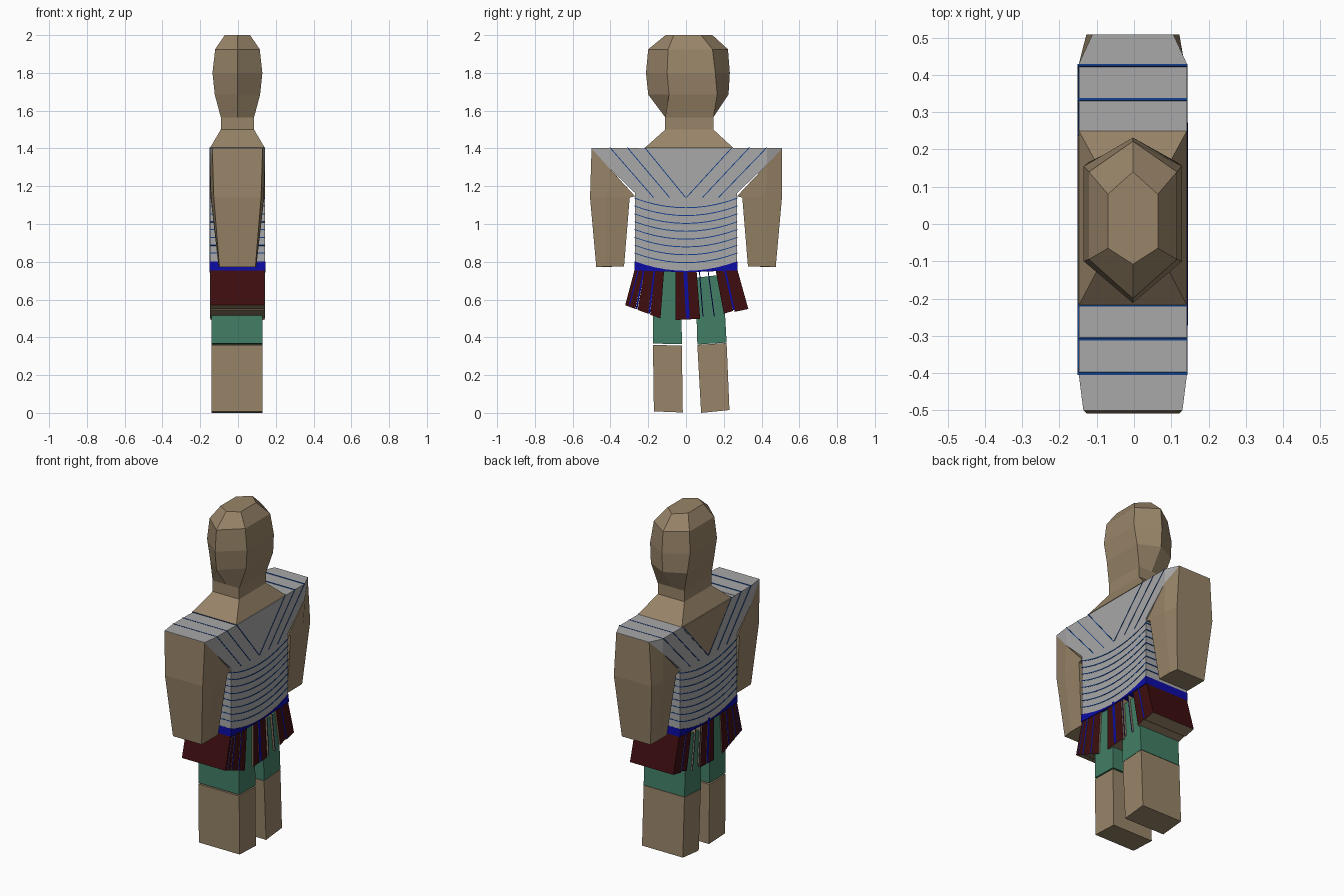
import bpy, bmesh

if "Cube" in bpy.data.objects:
    bpy.data.objects.remove(bpy.data.objects["Cube"])

def material(name, col):
    m = bpy.data.materials.new(name)
    lin = [(c / 255 / 12.92) if c < 10 else ((c / 255 + .055) / 1.055) ** 2.4 for c in col]
    m.diffuse_color = (*lin, 1)
    m.use_nodes = True
    m.node_tree.nodes["Principled BSDF"].inputs["Base Color"].default_value = m.diffuse_color
    return m

SKIN = material("tan skin", (152, 132, 104))
GREY = material("shirt grey", (168, 168, 168))
LINE = material("stripe blue", (20, 65, 140))
BLUE = material("belt blue", (12, 12, 165))
RED = material("dark red", (62, 13, 16))
GREEN = material("shorts green", (66, 126, 102))
X0, X1 = -.148, .142          # back and front planes of the body
XC = -.003

def loft(name, rings, mats, rule=None):
    """Join rings of equal size into a closed solid; rule picks a material per face normal."""
    bm = bmesh.new()
    vs = [[bm.verts.new(p) for p in r] for r in rings]
    n = len(rings[0])
    for a, b in zip(vs, vs[1:]):
        for i in range(n):
            j = (i + 1) % n
            bm.faces.new((a[i], a[j], b[j], b[i]))
    bm.faces.new(vs[0][::-1])
    bm.faces.new(vs[-1])
    bmesh.ops.recalc_face_normals(bm, faces=bm.faces)
    bm.normal_update()
    if rule:
        for f in bm.faces:
            f.material_index = rule(f.normal)
    me = bpy.data.meshes.new(name)
    bm.to_mesh(me)
    bm.free()
    for m in mats:
        me.materials.append(m)
    ob = bpy.data.objects.new(name, me)
    bpy.context.collection.objects.link(ob)
    return ob

def prism(name, yz, mats, x0=X0, x1=X1, rule=None):
    return loft(name, [[(x, y, z) for y, z in yz] for x in (x0, x1)], mats, rule)

def rect(y0, y1, hx, z):
    return [(XC - hx, y0, z), (XC + hx, y0, z), (XC + hx, y1, z), (XC - hx, y1, z)]

def hexa(hx, ya, yb, yc, yd, z):
    """Six-sided head section: points at ya and yd, flat sides from yb to yc."""
    return [(XC, ya, z), (XC + hx, yb, z), (XC + hx, yc, z),
            (XC, yd, z), (XC - hx, yc, z), (XC - hx, yb, z)]

# Head, neck and collar
loft("head", [hexa(.088, -.11, -.11, .145, .145, 1.5),
              hexa(.088, -.11, -.11, .145, .145, 1.565),
              hexa(.12, -.2, -.09, .165, .225, 1.685),
              hexa(.132, -.212, -.1, .155, .232, 1.8),
              hexa(.118, -.2, -.095, .14, .222, 1.925),
              hexa(.067, -.108, -.065, .08, .14, 2.0)], [SKIN])
loft("neck_base", [rect(-.218, .25, .145, 1.403), rect(-.11, .145, .088, 1.5)], [SKIN])

# Torso
W = .27
def arc(zc, steps=10):
    ys = [-W - .002 + 2 * (W + .002) * i / steps for i in range(steps + 1)]
    return [(y, zc + .05 * (y / W) ** 2) for y in ys]

prism("torso", [(-W, .755), (0, .745), (W, .755), (W, 1.4), (-W, 1.4)], [GREY])
prism("belt", [(-W - .003, .755), (0, .744), (W + .003, .755)] + arc(.752)[::-1],
      [BLUE], X0 - .003, X1 + .003)
for i in range(8):
    low = arc(.793 + i * .0415)
    prism("shirt_stripe", low + [(y, z + .005) for y, z in low[::-1]],
          [LINE], X0 - .002, X1 + .002)

# Open neckline on one side
prism("neckline", [(-.218, 1.4), (.25, 1.4), (.005, 1.14)], [SKIN], X0 - .002, X0 + .01)

# Shoulders, arms, diagonal shirt stripes
for s, tip, bend, hx in ((-1, .5, .405, .133), (1, .508, .43, .109)):
    slope = lambda y: 1.145 + (y - W) * (1.4 - 1.145) / (tip - W)
    def section(y, zlow, h):
        return [(XC - h, s * y, zlow), (XC + h, s * y, zlow),
                (XC + h, s * y, 1.402), (XC - h, s * y, 1.402)]
    loft("shoulder", [section(W - .02, 1.145, .145), section(bend, slope(bend), .145),
                      section(tip, 1.399, hx)], [GREY])

    def arm_ring(pts):
        near = [(XC + h, s * y, z) for y, z, h in pts]
        far = [(XC - h, s * y, z) for y, z, h in pts[::-1]]
        return near + far
    loft("arm", [arm_ring([(.328, .775, .1), (.42, .775, .1), (.475, .772, .095)]),
                 arm_ring([(.298, 1.14, .142), (.42, 1.14, .14), (.508, 1.14, .125)]),
                 arm_ring([(W, 1.147, .145), (bend, slope(bend), .145), (tip, 1.399, hx)])],
         [SKIN])
    for top, foot in ((bend, .175), (bend - .092, .09), (bend - .184, .005)):
        prism("diagonal_stripe", [(s * top, 1.404), (s * (top - .006), 1.404),
                                  (s * (foot - .006), 1.14), (s * foot, 1.14)],
              [LINE], X0 - .003, X1 + .002)

# Skirt straps: red or blue fronts, tan between, red outer sides
def strap(t0, t1, b0, b1, z0, z1, mat=RED, outer=0, pad=0):
    def rule(n):
        return 0 if abs(n.x) > .7 or n.y * outer > .7 else 1
    prism("skirt_strap", [(t0, .765), (t1, .765), (b1, z1), (b0, z0)],
          [mat, SKIN], X0 + .002 - pad, X1 - .002 + pad, rule)

strap(-.27, -.225, -.322, -.268, .57, .55, RED, -1)
strap(-.218, -.17, -.256, -.2, .545, .525)
strap(-.163, -.115, -.19, -.135, .52, .5)
strap(-.055, .055, -.055, .075, .492, .498)
strap(.155, .2, .2, .25, .525, .54)
strap(.208, .27, .258, .33, .535, .55, RED, 1)
for t, b, w, z in ((-.25, -.3, .006, .57), (-.222, -.262, .009, .55), (-.166, -.195, .009, .525),
                   (-.005, .01, .02, .5), (.07, .09, .005, .51), (.115, .15, .005, .51),
                   (.204, .254, .01, .545)):
    strap(t - w / 2, t + w / 2, b - w / 2, b + w / 2, z, z, BLUE, 0, .002)

# Legs
LX = (-.14, .13)
prism("left_thigh", [(-.175, .367), (-.022, .364), (-.025, .748), (-.175, .748)], [GREEN], *LX)
prism("left_shin", [(-.17, .008), (-.017, .002), (-.022, .356), (-.175, .36)], [SKIN], *LX)
prism("right_thigh", [(.06, .362), (.215, .372), (.195, .732), (.05, .715)], [GREEN], *LX)
prism("right_shin", [(.08, 0), (.23, .015), (.215, .37), (.06, .36)], [SKIN], *LX)
